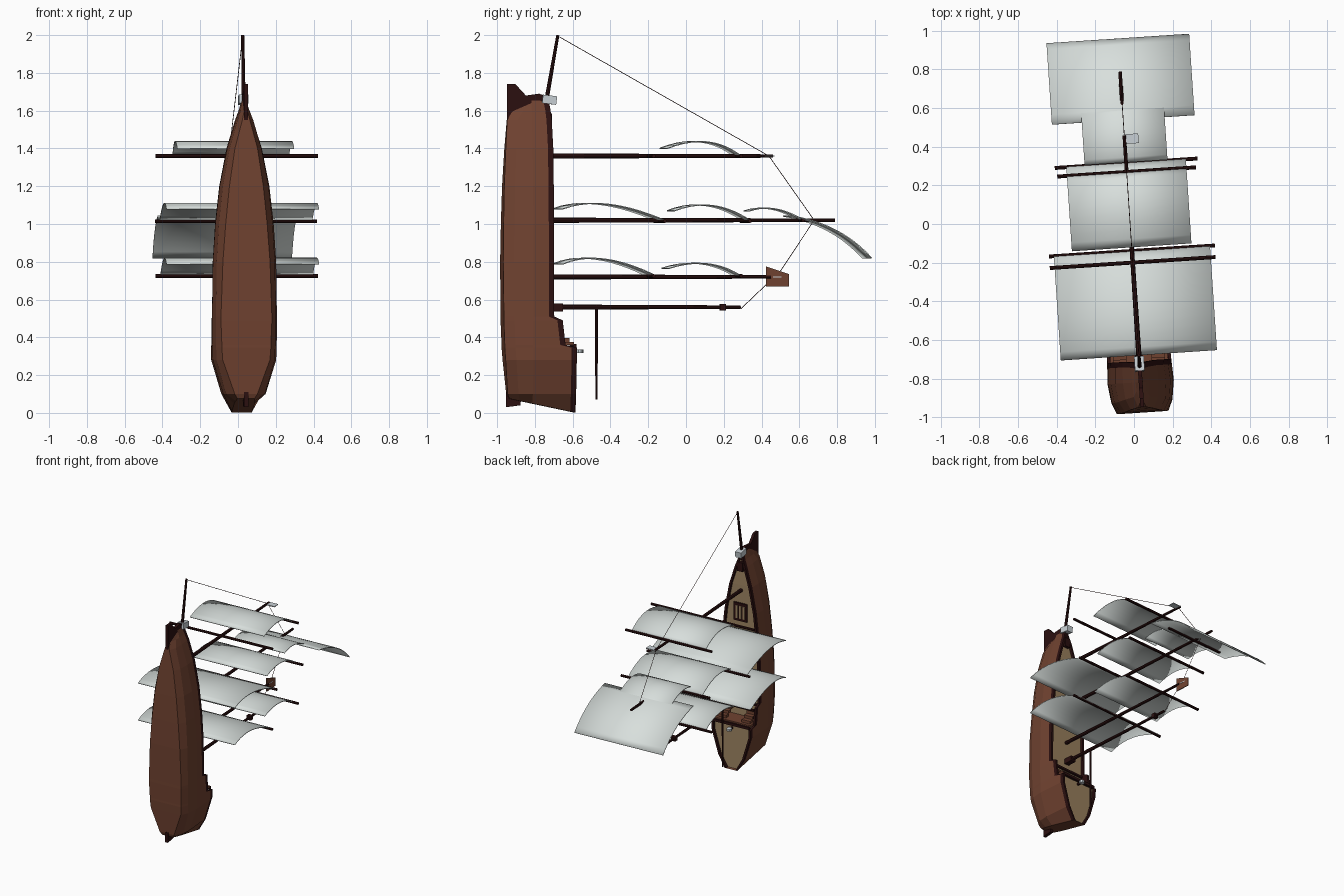
import bpy, bmesh, math
from mathutils import Matrix, Vector

old = bpy.data.objects.get("Cube")
if old:
    bpy.data.objects.remove(old)

# The ship stands on its stern: bow along +z, masts along +y, slightly rolled
FRAME = Matrix.Translation((-0.02, 0, 0)) @ Matrix.Rotation(math.radians(3.8), 4, 'Z')


def material(name, rgb):
    m = bpy.data.materials.new(name)
    m.use_nodes = True
    m.diffuse_color = (*rgb, 1)
    m.node_tree.nodes["Principled BSDF"].inputs["Base Color"].default_value = (*rgb, 1)
    return m


BROWN = material("hull_brown", (0.162, 0.055, 0.03))
DARK = material("dark_wood", (0.024, 0.005, 0.005))
TAN = material("deck_tan", (0.34, 0.23, 0.12))
CLOTH = material("sail_cloth", (0.69, 0.74, 0.72))
GREY = material("pale_grey", (0.58, 0.63, 0.66))


def finish(name, bm, *mats, smooth=False):
    bmesh.ops.recalc_face_normals(bm, faces=bm.faces)
    me = bpy.data.meshes.new(name)
    bm.to_mesh(me)
    bm.free()
    for m in mats:
        me.materials.append(m)
    ob = bpy.data.objects.new(name, me)
    bpy.context.collection.objects.link(ob)
    ob.matrix_world = FRAME
    for p in me.polygons:
        p.use_smooth = smooth
    return ob


def spar(name, a, b, r1, r2, mat=DARK, sides=8):
    a, b = Vector(a), Vector(b)
    d = b - a
    bm = bmesh.new()
    turn = d.to_track_quat('Z', 'Y').to_matrix().to_4x4()
    bmesh.ops.create_cone(bm, cap_ends=True, segments=sides, radius1=r1, radius2=r2,
                          depth=d.length, matrix=Matrix.Translation((a + b) / 2) @ turn)
    return finish(name, bm, mat)


def box(name, centre, size, mat, tilt=0):
    bm = bmesh.new()
    m = Matrix.Translation(centre) @ Matrix.Rotation(tilt, 4, 'X') @ Matrix.Diagonal((*size, 1))
    bmesh.ops.create_cube(bm, size=1, matrix=m)
    return finish(name, bm, mat)


def plate(name, outline, half, mat):
    """Flat board in the y-z plane, thickened along x."""
    bm = bmesh.new()
    sides = [[bm.verts.new((x, y, z)) for y, z in outline] for x in (-half, half)]
    for s in sides:
        bm.faces.new(s)
    for i in range(len(outline)):
        j = (i + 1) % len(outline)
        bm.faces.new((sides[0][i], sides[0][j], sides[1][j], sides[1][i]))
    return finish(name, bm, mat)


# Hull stations: z, half width, keel y, floor half width, rail y, deck y
stations = [
    (0.00, 0.055, -0.94, 0.045, -0.59, -0.61),
    (0.10, 0.112, -0.95, 0.06, -0.59, -0.61),
    (0.28, 0.168, -0.965, 0.125, -0.59, -0.61),
    (0.345, 0.17, -0.97, 0.13, -0.59, -0.61),
    (0.36, 0.171, -0.97, 0.13, -0.65, -0.73),
    (0.49, 0.172, -0.975, 0.135, -0.665, -0.73),
    (0.51, 0.172, -0.975, 0.135, -0.71, -0.73),
    (0.80, 0.168, -0.978, 0.125, -0.71, -0.73),
    (1.00, 0.155, -0.975, 0.11, -0.71, -0.73),
    (1.20, 0.132, -0.97, 0.09, -0.71, -0.73),
    (1.40, 0.092, -0.96, 0.06, -0.71, -0.73),
    (1.55, 0.045, -0.95, 0.02, -0.715, -0.735),
    (1.60, 0.026, -0.92, 0.008, -0.72, -0.74),
    (1.66, 0.008, -0.84, 0.003, -0.73, -0.745),
]
bm = bmesh.new()
rings = []
for k, (z, w, keel, floor, rail, deck) in enumerate(stations):
    top = w * 0.96
    inner = max(top - 0.016, top * 0.4)
    half = [(floor, keel), (w * 0.92, keel + 0.055), (w, -0.82), (top, rail - 0.028),
            (top, rail), (inner, rail), (inner, deck)]
    ring = half + [(-x, y) for x, y in reversed(half)]
    # The transom rakes: its lower edge rises towards the keel
    rings.append([bm.verts.new((x, y, z if k else 0.075 - (y + 0.94) * 0.21)) for x, y in ring])
n = len(rings[0])
for r0, r1 in zip(rings, rings[1:]):
    for i in range(n):
        j = (i + 1) % n
        f = bm.faces.new((r0[i], r0[j], r1[j], r1[i]))
        strip = min(i, n - 2 - i)
        f.material_index = 2 if strip == 6 else 1 if strip in (3, 4, 5) else 0
for end in (rings[0], rings[-1]):
    for i in range(n // 2 - 1):
        bm.faces.new((end[i], end[i + 1], end[n - 2 - i], end[n - 1 - i]))
finish("hull", bm, BROWN, DARK, TAN)

# Stem, rudder, bowsprit and bow lantern
plate("stem", [(-0.95, 1.55), (-0.95, 1.74), (-0.905, 1.74), (-0.85, 1.68),
               (-0.78, 1.69), (-0.73, 1.67), (-0.73, 1.6), (-0.88, 1.6)], 0.01, DARK)
plate("rudder", [(-0.955, 0.03), (-0.955, 0.11), (-0.87, 0.11), (-0.88, 0.04)], 0.012, DARK)
spar("bowsprit", (0, -0.75, 1.6), (0, -0.68, 2.0), 0.012, 0.008)
box("bow_fitting", (0, -0.725, 1.658), (0.05, 0.075, 0.045), GREY, -0.12)
box("bow_locker", (0, -0.727, 1.55), (0.045, 0.03, 0.07), DARK)

# Deck hatch with grating bars
box("hatch_frame", (0, -0.727, 1.19), (0.11, 0.018, 0.14), DARK)
for s in (-1, 0, 1):
    box("hatch_panel", (s * 0.029, -0.717, 1.19), (0.02, 0.006, 0.1), TAN)

# Bulkhead, stairs and wheel at the stern deck
box("bulkhead", (0, -0.67, 0.368), (0.3, 0.13, 0.016), BROWN)
box("bulkhead_rail", (0, -0.6, 0.356), (0.3, 0.016, 0.02), DARK)
box("deck_beam", (0, -0.722, 0.49), (0.3, 0.016, 0.015), DARK)
for s in (-1, 1):
    for i in range(3):
        box("stair_step", (s * 0.1, -0.715 + 0.035 * i, 0.43 - 0.022 * i),
            (0.07, 0.035, 0.022), BROWN)
box("wheel_post", (0, -0.59, 0.325), (0.012, 0.05, 0.014), DARK)
spar("wheel", (0, -0.565, 0.318), (0, -0.565, 0.336), 0.02, 0.02, GREY, 10)

# Masts: name, z along the hull, top y
for name, z, top in (("fore", 1.36, 0.46), ("main", 1.02, 0.79),
                     ("mizzen", 0.72, 0.45), ("aft", 0.56, 0.29)):
    spar(name + "_mast", (0, -0.76, z), (0, top, z), 0.014, 0.009)
box("aft_mast_foot", (0, -0.69, 0.558), (0.04, 0.07, 0.04), DARK)
box("aft_mast_cap", (0, 0.195, 0.56), (0.035, 0.03, 0.034), DARK)
spar("aft_boom", (0, -0.475, 0.57), (0, -0.475, 0.07), 0.008, 0.006)

# Yards: z, y, half length
for name, z, y, h in (("fore_lower", 1.36, -0.2, 0.43), ("fore_upper", 1.36, 0.27, 0.36),
                      ("main_lower", 1.015, -0.14, 0.43), ("main_upper", 1.015, 0.315, 0.37),
                      ("main_royal", 1.02, 0.605, 0.255), ("mizzen_lower", 0.725, -0.2, 0.43),
                      ("mizzen_upper", 0.725, 0.27, 0.36)):
    spar(name + "_yard", (-h, y, z), (h, y, z), 0.01, 0.01)


def sail(name, half, foot, belly, head):
    """Cloth bent along a smooth curve through foot, belly and head (y, z)."""
    bm = bmesh.new()
    pull = [2 * b - (f + h) / 2 for f, b, h in zip(foot, belly, head)]
    rows = []
    for i in range(11):
        t = i / 10
        y, z = [(1 - t) ** 2 * f + 2 * t * (1 - t) * p + t * t * h
                for f, p, h in zip(foot, pull, head)]
        rows.append([bm.verts.new((half * s, y, z)) for s in (-1, 0, 1)])
    for a, b in zip(rows, rows[1:]):
        for i in range(2):
            bm.faces.new((a[i], a[i + 1], b[i + 1], b[i]))
    ob = finish(name, bm, CLOTH, smooth=True)
    mod = ob.modifiers.new("thickness", 'SOLIDIFY')
    mod.thickness = 0.006
    mod.offset = 0


sail("fore_topsail", 0.31, (-0.12, 1.40), (0.09, 1.435), (0.27, 1.362))
sail("main_course", 0.405, (-0.68, 1.08), (-0.44, 1.105), (-0.14, 1.02))
sail("main_topsail", 0.31, (-0.08, 1.07), (0.12, 1.098), (0.315, 1.022))
sail("main_topgallant", 0.215, (0.32, 1.068), (0.46, 1.08), (0.61, 1.02))
sail("main_royal", 0.37, (0.54, 1.042), (0.775, 0.965), (0.96, 0.82))
sail("mizzen_course", 0.405, (-0.68, 0.788), (-0.46, 0.815), (-0.19, 0.728))
sail("mizzen_topsail", 0.31, (-0.11, 0.765), (0.09, 0.79), (0.27, 0.727))

# Flags
plate("mizzen_flag", [(0.425, 0.775), (0.425, 0.67), (0.545, 0.67), (0.545, 0.735)], 0.003, BROWN)
box("flag_stripe", (0, 0.485, 0.72), (0.009, 0.045, 0.006), GREY)
box("fore_pennant", (0.035, 0.44, 1.36), (0.075, 0.05, 0.006), GREY)

# Rigging line from the bowsprit over the mast heads
line = [(-0.68, 1.995), (0.44, 1.36), (0.68, 1.02), (0.5, 0.75), (0.29, 0.55)]
for (y0, z0), (y1, z1) in zip(line, line[1:]):
    spar("rigging_line", (0, y0, z0), (0, y1, z1), 0.0018, 0.0018, DARK, 4)
